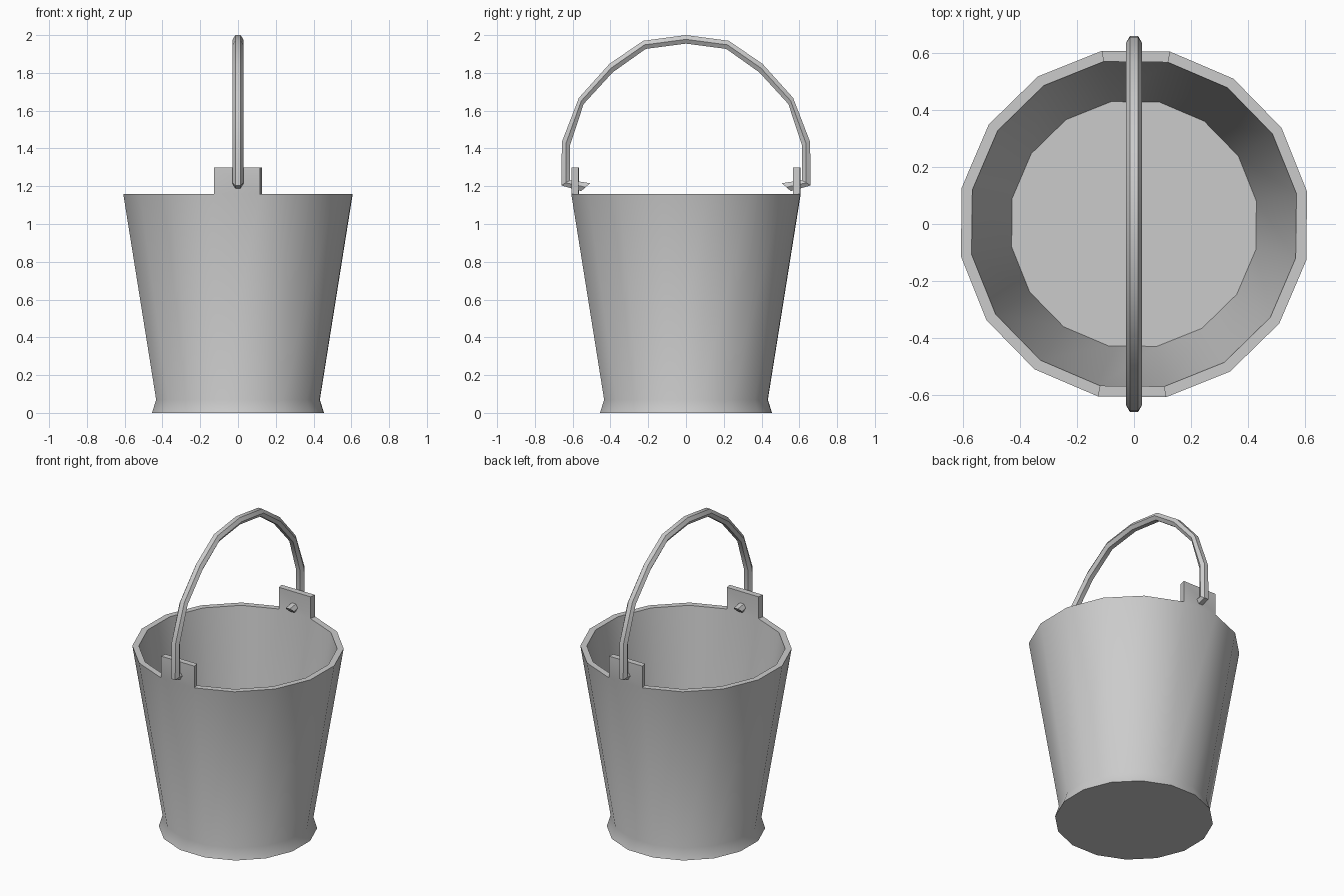
import bpy, bmesh, math

if "Cube" in bpy.data.objects:
    bpy.data.objects.remove(bpy.data.objects["Cube"])

N = 16
OFFSET = math.radians(10.6)


def finish(name, bm):
    bmesh.ops.recalc_face_normals(bm, faces=bm.faces)
    me = bpy.data.meshes.new(name)
    bm.to_mesh(me)
    bm.free()
    ob = bpy.data.objects.new(name, me)
    bpy.context.collection.objects.link(ob)
    bpy.ops.object.select_all(action='DESELECT')
    ob.select_set(True)
    bpy.context.view_layer.objects.active = ob
    bpy.ops.object.shade_smooth_by_angle(angle=math.radians(35))
    return ob


def bridge(bm, a, b):
    n = len(a)
    return [bm.faces.new((a[i], a[(i + 1) % n], b[(i + 1) % n], b[i])) for i in range(n)]


# Bucket body: flared foot, tapered wall, rim, inner wall and floor
profile = [(0.463, 0), (0.441, 0.07), (0.618, 1.16), (0.58, 1.16), (0.437, 0.2)]
bm = bmesh.new()
rings = [[bm.verts.new((r * math.cos(OFFSET + math.tau * i / N),
                        r * math.sin(OFFSET + math.tau * i / N), z))
          for i in range(N)] for r, z in profile]
bands = [bridge(bm, a, b) for a, b in zip(rings, rings[1:])]
bm.faces.new(rings[0])
bm.faces.new(rings[-1])

# Handle lugs: raise the front and back rim faces
lugs = [f for f in bands[2] if abs(f.calc_center_median().y) > 0.58]
ext = bmesh.ops.extrude_discrete_faces(bm, faces=lugs)
for f in ext['faces']:
    for v in f.verts:
        v.co.z = 1.3
finish("bucket_body", bm)

# Bail handle: hexagonal bar through both lugs, given as outer and inner (y, z)
half = [((0.555, 1.174), (0.508, 1.216)), ((0.66, 1.204), (0.613, 1.232)),
        ((0.657, 1.435), (0.613, 1.42)), ((0.567, 1.668), (0.542, 1.635)),
        ((0.405, 1.848), (0.388, 1.803)), ((0.226, 1.97), (0.213, 1.927))]
top = [((0, 2.0), (0, 1.955))]
mirrored = [((-o[0], o[1]), (-i[0], i[1])) for o, i in reversed(half)]
bm = bmesh.new()
sections = []
for o, i in half + top + mirrored:
    m = ((o[0] + i[0]) / 2, (o[1] + i[1]) / 2)
    sections.append([bm.verts.new((x, p[0], p[1])) for x, p in
                     ((-0.014, o), (0.014, o), (0.028, m), (0.014, i), (-0.014, i), (-0.028, m))])
for a, b in zip(sections, sections[1:]):
    bridge(bm, a, b)
bm.faces.new(sections[0])
bm.faces.new(sections[-1])
finish("bail_handle", bm)
